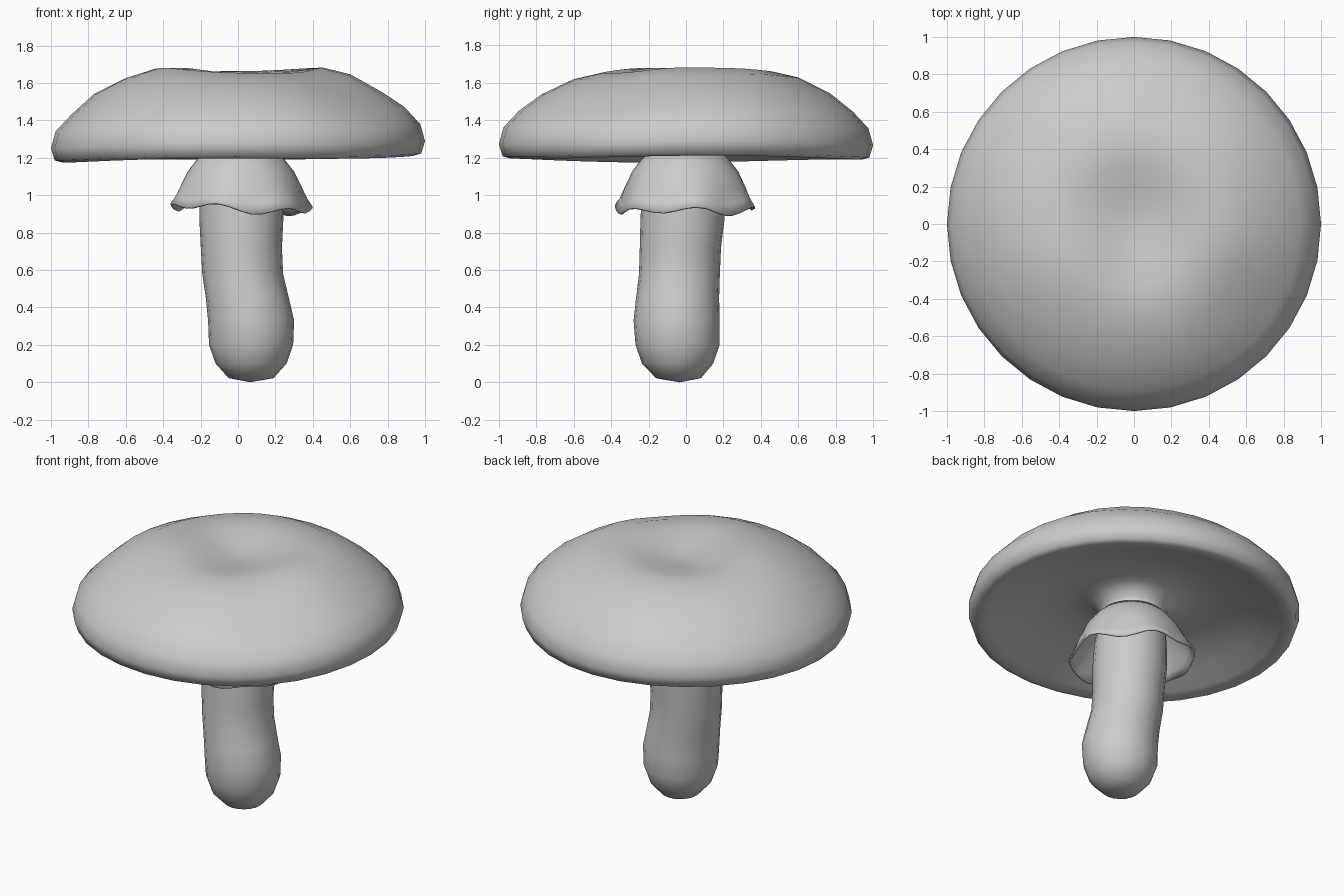
import bpy, bmesh
from math import sin, cos, exp, pi

if "Cube" in bpy.data.objects:
    bpy.data.objects.remove(bpy.data.objects["Cube"])


def lathe(name, rows, segs, shape, cap_start=None, cap_end=None):
    """Skin rings of points; shape(row, angle) gives each position."""
    bm = bmesh.new()
    rings = [[bm.verts.new(shape(row, 2 * pi * i / segs)) for i in range(segs)]
             for row in rows]
    for a, b in zip(rings, rings[1:]):
        for i in range(segs):
            j = (i + 1) % segs
            bm.faces.new((a[i], a[j], b[j], b[i]))
    for ring, tip in ((rings[0], cap_start), (rings[-1], cap_end)):
        if tip:
            v = bm.verts.new(tip)
            for i in range(segs):
                bm.faces.new((ring[i], ring[(i + 1) % segs], v))
    bmesh.ops.recalc_face_normals(bm, faces=bm.faces)
    mesh = bpy.data.meshes.new(name)
    bm.to_mesh(mesh)
    bm.free()
    mesh.polygons.foreach_set("use_smooth", [True] * len(mesh.polygons))
    ob = bpy.data.objects.new(name, mesh)
    bpy.context.collection.objects.link(ob)
    return ob


# Cap: underside, rolled rim, then lumpy top with a central dip
cap_profile = [(0.19, 1.24), (0.21, 1.29), (0.27, 1.325), (0.40, 1.34),
               (0.58, 1.31), (0.76, 1.255), (0.88, 1.21), (0.94, 1.193),
               (0.98, 1.205), (1.0, 1.27), (0.975, 1.36), (0.89, 1.45),
               (0.77, 1.54), (0.60, 1.62), (0.45, 1.652), (0.32, 1.645),
               (0.20, 1.62), (0.10, 1.605)]
bumps = [(-0.30, -0.15, 0.035, 0.18), (0.45, 0.35, 0.025, 0.22),
         (0.50, -0.10, 0.03, 0.2), (-0.1, 0.5, 0.01, 0.2),
         (0.62, -0.45, -0.03, 0.2)]


def cap_shape(row, a):
    r, z = row
    x, y = r * cos(a), r * sin(a)
    if r > 0.85:
        z += 0.014 * x + 0.006 * sin(3 * a + 1)
    if z > 1.4:
        z += sum(h * exp(-((x - bx) ** 2 + (y - by) ** 2) / (2 * s * s))
                 for bx, by, h, s in bumps)
    return x, y, z


lathe("cap", cap_profile, 32, cap_shape, cap_end=(0, 0, 1.602))

# Stem: bent column with a swollen foot (radius, z, centre x, centre y)
stem_rows = [(0.12, 0.022, 0.07, -0.04), (0.19, 0.10, 0.07, -0.045),
             (0.225, 0.20, 0.07, -0.045), (0.23, 0.33, 0.07, -0.05),
             (0.222, 0.45, 0.05, -0.045), (0.216, 0.58, 0.025, -0.035),
             (0.217, 0.72, 0.018, -0.03), (0.225, 0.88, 0.018, -0.018),
             (0.22, 1.02, 0.015, -0.015), (0.205, 1.15, 0.01, -0.01),
             (0.195, 1.24, 0, 0), (0.2, 1.30, 0, 0)]
lathe("stem", stem_rows, 20,
      lambda p, a: (p[2] + p[0] * cos(a), p[3] + p[0] * sin(a), p[1]),
      cap_start=(0.065, -0.035, 0))

# Skirt: thin flared ring with a wavy hem (radius, z, waviness)
skirt_rows = [(0.195, 1.23, 0), (0.235, 1.19, 0), (0.285, 1.125, 0.05),
              (0.325, 1.04, 0.25), (0.35, 0.975, 0.7), (0.375, 0.93, 1)]


def skirt_shape(row, a):
    r, z, w = row
    wave = sin(6 * a + 0.4) + 0.6 * sin(3 * a + 2)
    r += 0.010 * w * wave
    z += w * (0.018 * wave - 0.015 * cos(a))
    return 0.015 + r * cos(a), -0.005 + r * sin(a), z


skirt = lathe("skirt", skirt_rows, 40, skirt_shape)
solid = skirt.modifiers.new("thickness", 'SOLIDIFY')
solid.thickness = 0.012
solid.offset = -1
